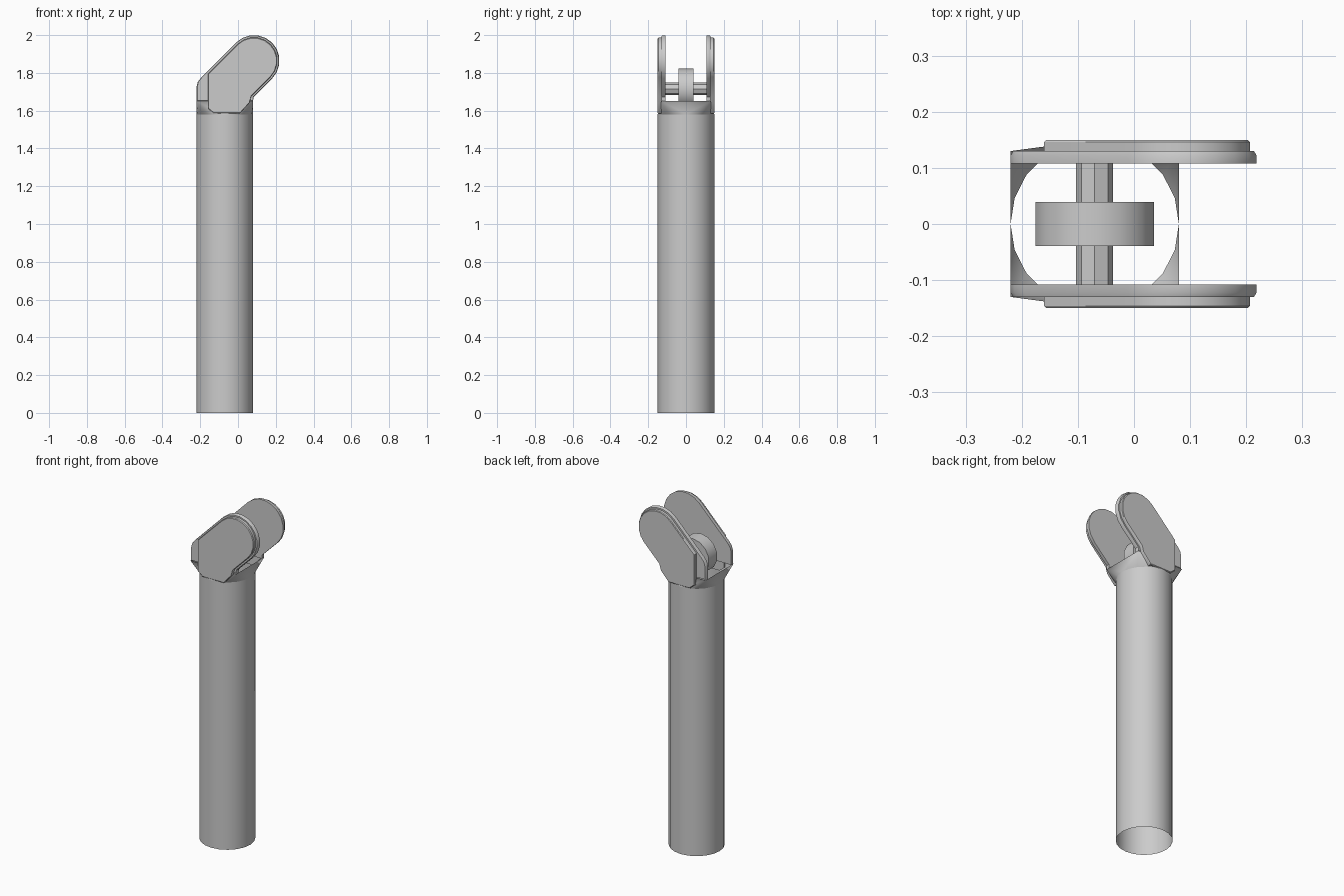
import bpy
import bmesh
from math import cos, sin, pi, radians

cube = bpy.data.objects.get("Cube")
if cube:
    bpy.data.objects.remove(cube, do_unlink=True)

AXIS_X = -0.07
RADIUS = 0.15
SIDES = 20
TUBE_TOP = 1.58
COLLAR_TOP = 1.65

grey = bpy.data.materials.new("plain grey")
grey.use_nodes = True
colour = (0.6, 0.6, 0.6, 1)
grey.diffuse_color = colour
grey.node_tree.nodes["Principled BSDF"].inputs["Base Color"].default_value = colour


def finish(name, bm, smooth=True, fix_normals=True):
    """Turn a bmesh into a named, coloured object."""
    if fix_normals:
        bmesh.ops.recalc_face_normals(bm, faces=bm.faces)
    mesh = bpy.data.meshes.new(name)
    bm.to_mesh(mesh)
    bm.free()
    mesh.materials.append(grey)
    obj = bpy.data.objects.new(name, mesh)
    bpy.context.collection.objects.link(obj)
    if smooth:
        bpy.ops.object.select_all(action='DESELECT')
        obj.select_set(True)
        bpy.context.view_layer.objects.active = obj
        bpy.ops.object.shade_smooth_by_angle(angle=radians(30))
    return obj


def ring(bm, z):
    angles = [2 * pi * i / SIDES for i in range(SIDES)]
    return [bm.verts.new((AXIS_X + RADIUS * cos(a), RADIUS * sin(a), z)) for a in angles]


def cylinder_y(name, radius, half_length, sides, z):
    """Capped cylinder lying along y."""
    bm = bmesh.new()
    bmesh.ops.create_cone(bm, cap_ends=True, segments=sides, radius1=radius,
                          radius2=radius, depth=2 * half_length)
    for v in bm.verts:
        x, y, h = v.co
        v.co = (AXIS_X + x, h, z + y)
    return finish(name, bm)


def plate(name, outline, layers, side):
    """Loft an xz outline through (y, scale) layers and cap both ends."""
    bm = bmesh.new()
    cx = (min(p[0] for p in outline) + max(p[0] for p in outline)) / 2
    cz = (min(p[1] for p in outline) + max(p[1] for p in outline)) / 2
    rings = [[bm.verts.new((cx + (x - cx) * s, side * y, cz + (z - cz) * s))
              for x, z in outline] for y, s in layers]
    n = len(outline)
    for a, b in zip(rings, rings[1:]):
        for i in range(n):
            j = (i + 1) % n
            bm.faces.new((a[i], a[j], b[j], b[i]))
    bm.faces.new(rings[0])
    bm.faces.new(rings[-1])
    return finish(name, bm)


def rounded_tip(radius, steps=10):
    """Arc from the lower edge round to the upper edge of the tilted arm."""
    angles = [radians(-45 + 180 * i / steps) for i in range(steps + 1)]
    return [(0.085 + radius * cos(a), 1.865 + radius * sin(a)) for a in angles]


# Hollow tube, open at both ends
bm = bmesh.new()
low, high = ring(bm, 0), ring(bm, TUBE_TOP)
for i in range(SIDES):
    j = (i + 1) % SIDES
    bm.faces.new((low[i], low[j], high[j], high[i]))
finish("tube", bm, fix_normals=False)

# Collar blending the round tube into a rectangular mouth
bm = bmesh.new()
base = ring(bm, TUBE_TOP)
corners = [bm.verts.new((AXIS_X + sx * RADIUS, sy * 0.13, COLLAR_TOP))
           for sx, sy in ((1, 1), (-1, 1), (-1, -1), (1, -1))]
quarter = SIDES // 4
for q, corner in enumerate(corners):
    for i in range(q * quarter, (q + 1) * quarter):
        bm.faces.new((base[i], base[(i + 1) % SIDES], corner))
    bm.faces.new((base[q * quarter], corner, corners[q - 1]))
finish("collar", bm, fix_normals=False)

# Fork arms: a broad inner plate and a smaller raised cover on each side
inner = rounded_tip(0.135) + [(-0.195, 1.775), (-0.213, 1.752), (-0.22, 1.725),
                              (-0.22, COLLAR_TOP), (0.08, COLLAR_TOP), (0.082, 1.672)]
cover = rounded_tip(0.123) + [(-0.16, 1.794), (-0.16, 1.61), (-0.13, 1.585),
                              (0.01, 1.585), (0.06, 1.64), (0.07, 1.676)]
for label, side in (("front", -1), ("back", 1)):
    plate(label + "_fork_plate", inner, [(0.108, 1), (0.122, 1), (0.13, 0.98)], side)
    plate(label + "_fork_cover", cover, [(0.128, 1), (0.146, 1), (0.15, 0.98)], side)

# Roller and its axle between the arms
cylinder_y("axle", 0.033, 0.112, 8, 1.715)
cylinder_y("roller", 0.108, 0.039, 14, 1.715)
